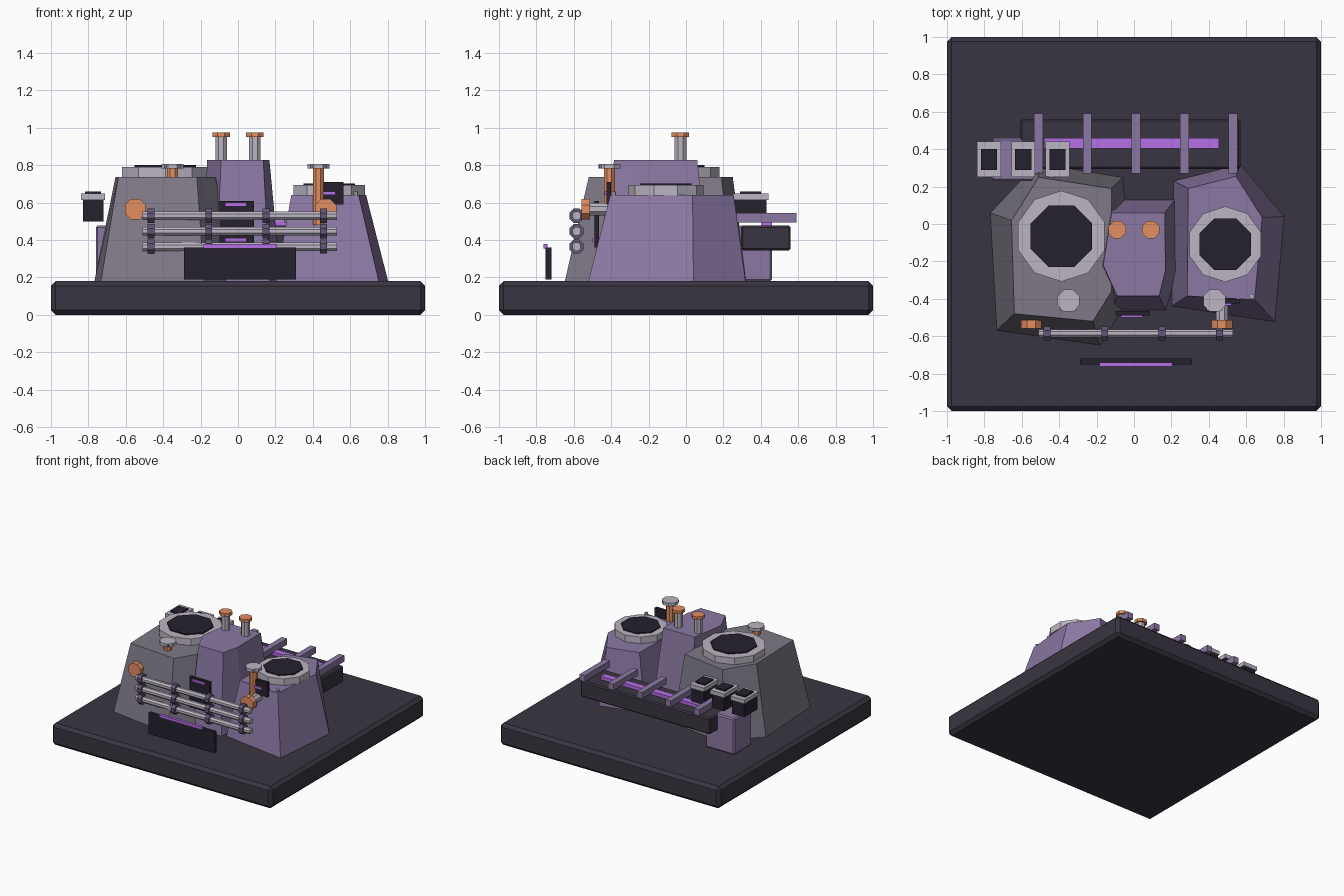
import bpy, bmesh
from math import pi
from mathutils import Matrix

if "Cube" in bpy.data.objects:
    bpy.data.objects.remove(bpy.data.objects["Cube"])

COLORS = {
    "dark": (0.042, 0.036, 0.054), "black": (0.018, 0.015, 0.026),
    "purple": (0.26, 0.19, 0.37), "clamp": (0.12, 0.09, 0.18),
    "stone": (0.21, 0.19, 0.24), "metal": (0.50, 0.46, 0.54),
    "orange": (0.76, 0.27, 0.12), "glow": (0.46, 0.16, 0.78),
}
MATS = {}
for key, rgb in COLORS.items():
    MATS[key] = bpy.data.materials.new(key)
    MATS[key].diffuse_color = (*rgb, 1)


def finish(bm, name, mat, bevel=0):
    bmesh.ops.recalc_face_normals(bm, faces=bm.faces)
    me = bpy.data.meshes.new(name)
    bm.to_mesh(me)
    bm.free()
    me.materials.append(MATS[mat])
    ob = bpy.data.objects.new(name, me)
    bpy.context.collection.objects.link(ob)
    if bevel:
        mod = ob.modifiers.new("bevel", "BEVEL")
        mod.width, mod.segments = bevel, 1
    return ob


def box(name, x, y, z, mat, bevel=0):
    """Box from (min, max) ranges."""
    bm = bmesh.new()
    size = [r[1] - r[0] for r in (x, y, z)]
    mid = [(r[1] + r[0]) / 2 for r in (x, y, z)]
    bmesh.ops.create_cube(bm, size=1, matrix=Matrix.Translation(mid) @ Matrix.Diagonal((*size, 1)))
    return finish(bm, name, mat, bevel)


def rod(name, center, r, length, mat, axis="Z", sides=8, turn=pi / 8, r2=None):
    bm = bmesh.new()
    rot = {"Z": Matrix(), "X": Matrix.Rotation(pi / 2, 4, "Y"), "Y": Matrix.Rotation(pi / 2, 4, "X")}[axis]
    bmesh.ops.create_cone(bm, cap_ends=True, segments=sides, radius1=r, radius2=r2 or r, depth=length,
                          matrix=Matrix.Translation(center) @ rot @ Matrix.Rotation(turn, 4, "Z"))
    return finish(bm, name, mat)


def tower(name, bottom, top, z0, z1, mat):
    """Tapered irregular block between two outlines."""
    bm = bmesh.new()
    lo = [bm.verts.new((*p, z0)) for p in bottom]
    hi = [bm.verts.new((*p, z1)) for p in top]
    bm.faces.new(lo[::-1])
    bm.faces.new(hi)
    for i in range(len(lo)):
        j = (i + 1) % len(lo)
        bm.faces.new((lo[i], lo[j], hi[j], hi[i]))
    return finish(bm, name, mat)


# Base slab
box("base_slab", (-1, 1), (-1, 1), (0, 0.18), "dark", 0.025)

# Three tapered towers
tower("left_tower",
      [(-.735, -.57), (-.18, -.65), (0, -.36), (-.06, .25), (-.52, .325), (-.77, .06)],
      [(-.64, -.48), (-.22, -.52), (-.12, -.36), (-.12, .19), (-.51, .25), (-.655, .02)],
      0.17, 0.737, "stone")
tower("middle_tower",
      [(-.12, -.46), (.17, -.46), (.23, -.25), (.22, .13), (-.13, .13), (-.19, -.22)],
      [(-.09, -.385), (.135, -.385), (.168, -.25), (.165, .06), (-.12, .06), (-.165, -.22)],
      0.17, 0.828, "purple")
tower("right_tower",
      [(.2, -.44), (.755, -.525), (.805, .04), (.57, .32), (.21, .23)],
      [(.285, -.385), (.645, -.405), (.685, .035), (.545, .255), (.29, .19)],
      0.17, 0.64, "purple")

# Ring and dark opening on the two outer towers
for side, x, y, z, r, ri in (("left", -.388, -.065, .737, .243, .178), ("right", .488, -.108, .64, .202, .15)):
    rod(side + "_tower_ring", (x, y, z + .027), r, .055, "metal", sides=10, turn=0)
    rod(side + "_tower_opening", (x, y, z + .032), ri, .063, "black")

# Twin exhaust stacks
for x in (-.09, .09):
    rod("exhaust_stack", (x, -.03, .88), .034, .15, "metal")
    rod("exhaust_cap", (x, -.03, .962), .05, .024, "orange")

# Upright vents with caps and light strips
for x, z0 in ((-.35, .70), (.43, .48)):
    rod("vent_pipe", (x, -.41, (z0 + .785) / 2), .032, .785 - z0, "orange")
    rod("vent_cap", (x, -.41, .795), .064, .026, "metal")
    box("vent_light", (x - .042, x + .042), (-.462, -.44), (.785, .8), "glow")

# Front pipe rack with collars
for z in (.53, .447, .365):
    rod("front_pipe", (.01, -.585, z), .024, 1.04, "metal", "X")
    for x in (-.465, -.157, .15, .457):
        rod("pipe_collar", (x, -.585, z), .041, .036, "clamp", "X")

# Round valves above the rack
for x in (-.55, .47):
    rod("valve_wheel", (x, -.535, .565), .06, .045, "orange", "Y")
    rod("valve_stem", (x, -.46, .565), .035, .12, "metal", "Y")

# Front sign board
box("sign_board", (-.29, .31), (-.75, -.72), (.19, .36), "black")
box("sign_light", (-.185, .205), (-.762, -.74), (.355, .378), "glow")

# Control panel on the middle tower
box("middle_panel", (-.1, .085), (-.49, -.465), (.36, .61), "black")
for z in (.40, .59):
    box("middle_panel_light", (-.07, .045), (-.5, -.485), (z - .01, z + .01), "glow")

# Small panel on the right tower
box("right_panel", (.44, .565), (-.425, -.4), (.59, .71), "black")
box("right_panel_light", (.455, .52), (-.435, -.42), (.64, .66), "glow")
rod("right_tower_bolt", (.63, -.385, .645), .013, .03, "metal")

# Rear radiator tray with light strip and slats
box("radiator_tray", (-.61, .57), (.295, .56), (.345, .478), "dark", 0.01)
box("radiator_light", (-.48, .455), (.405, .46), (.47, .505), "glow")
for i in range(5):
    x = -.51 + i * .26
    box("radiator_slat", (x - .024, x + .024), (.27, .59), (.495, .545), "purple")

# Rear plinth with three boxes
box("rear_plinth", (-.76, -.5), (.23, .46), (.18, .478), "purple", 0.01)
for x in (-.775, -.592, -.408):
    box("rear_box", (x - .055, x + .055), (.26, .43), (.5, .62), "black")
    box("rear_box_frame", (x - .064, x + .064), (.25, .44), (.615, .648), "metal")
    box("rear_box_opening", (x - .043, x + .043), (.29, .4), (.63, .66), "black")

for m in bpy.data.materials:
    if m.users and not m.is_grease_pencil:
        m.use_nodes = True
        m.node_tree.nodes["Principled BSDF"].inputs["Base Color"].default_value = m.diffuse_color
